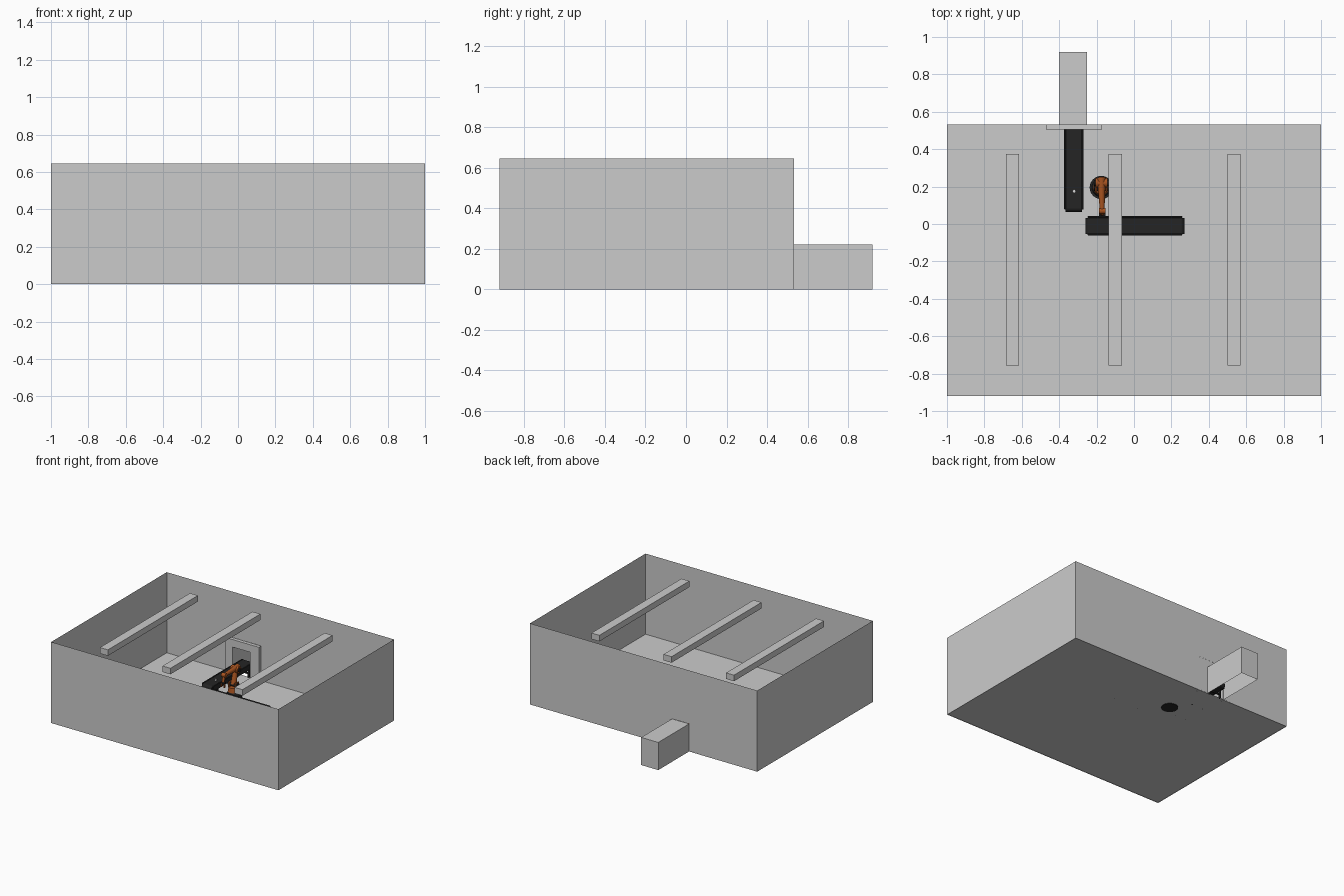
import bpy, bmesh, math
from mathutils import Vector, Matrix

if "Cube" in bpy.data.objects:
    bpy.data.objects.remove(bpy.data.objects["Cube"])


def material(name, rgb):
    m = bpy.data.materials.new(name)
    m.diffuse_color = (*rgb, 1)
    m.use_nodes = True
    m.node_tree.nodes["Principled BSDF"].inputs["Base Color"].default_value = m.diffuse_color
    return m


GREY = material("plain_grey", (0.6, 0.6, 0.6))
BLACK = material("belt_black", (0.018, 0.018, 0.018))
ORANGE = material("arm_orange", (0.40, 0.09, 0.015))
PALE = material("pale_part", (0.7, 0.7, 0.7))


def finish(name, bm, mat, smooth=False):
    me = bpy.data.meshes.new(name)
    bm.to_mesh(me)
    bm.free()
    me.materials.append(mat)
    ob = bpy.data.objects.new(name, me)
    bpy.context.collection.objects.link(ob)
    if smooth:
        bpy.ops.object.select_all(action='DESELECT')
        ob.select_set(True)
        bpy.context.view_layer.objects.active = ob
        bpy.ops.object.shade_smooth_by_angle(angle=math.radians(35))
    return ob


def box(name, lo, hi, mat, bevel=0):
    bm = bmesh.new()
    lo, hi = Vector(lo), Vector(hi)
    bmesh.ops.create_cube(bm, size=1, matrix=Matrix.Translation((lo + hi) / 2)
                          @ Matrix.Diagonal((*(hi - lo), 1)))
    if bevel:
        bmesh.ops.bevel(bm, geom=bm.edges[:], offset=bevel, segments=1, affect='EDGES')
    return finish(name, bm, mat)


def rod(name, a, b, r1, mat, r2=None, sides=24):
    """Cylinder or cone running from point a to point b."""
    a, b = Vector(a), Vector(b)
    d = b - a
    bm = bmesh.new()
    bmesh.ops.create_cone(bm, cap_ends=True, segments=sides, radius1=r1,
                          radius2=r1 if r2 is None else r2, depth=d.length,
                          matrix=Matrix.Translation((a + b) / 2)
                          @ d.to_track_quat('Z', 'Y').to_matrix().to_4x4())
    return finish(name, bm, mat, True)


def sheet(name, faces, mat):
    bm = bmesh.new()
    for f in faces:
        bm.faces.new([bm.verts.new(p) for p in f])
    bmesh.ops.remove_doubles(bm, verts=bm.verts[:], dist=1e-5)
    return finish(name, bm, mat)


def prism(name, pts, offset, mat):
    """Extrude a flat outline along an offset."""
    bm = bmesh.new()
    f = bm.faces.new([bm.verts.new(p) for p in pts])
    ext = bmesh.ops.extrude_face_region(bm, geom=[f], use_keep_orig=True)
    bmesh.ops.translate(bm, vec=offset, verts=[v for v in ext["geom"]
                                               if isinstance(v, bmesh.types.BMVert)])
    bmesh.ops.recalc_face_normals(bm, faces=bm.faces[:])
    return finish(name, bm, mat)


# Room shell: thin floor and walls, open top, doorway notch in the back wall
F, B, Z0, H = -0.92, 0.533, 0.004, 0.645
DL, DR, DH = -0.47, -0.17, 0.28
sheet("floor", [[(-1, F, Z0), (1, F, Z0), (1, B, Z0), (-1, B, Z0)]], GREY)
sheet("room_walls", [
    [(-1, F, 0), (1, F, 0), (1, F, H), (-1, F, H)],
    [(1, F, 0), (1, B, 0), (1, B, H), (1, F, H)],
    [(-1, B, 0), (-1, F, 0), (-1, F, H), (-1, B, H)],
    [(1, B, 0), (DR, B, 0), (DR, B, DH), (DL, B, DH), (DL, B, 0),
     (-1, B, 0), (-1, B, H), (1, B, H)]], GREY)

# Door frame and the tunnel behind it
TL, TR, TH = -0.40, -0.25, 0.22
prism("door_frame", [(x, 0.505, z) for x, z in
      [(DL, 0), (DL, DH), (DR, DH), (DR, 0), (TR, 0), (TR, TH), (TL, TH), (TL, 0)]],
      (0, 0.027, 0), GREY)
E = 0.92
sheet("tunnel", [
    [(TL, B, 0), (TL, B, TH), (TL, E, TH), (TL, E, 0)],
    [(TR, B, 0), (TR, E, 0), (TR, E, TH), (TR, B, TH)],
    [(TL, B, TH), (TR, B, TH), (TR, E, TH), (TL, E, TH)],
    [(TL, E, 0), (TL, E, TH), (TR, E, TH), (TR, E, 0)]], GREY)

# Ceiling light bars
for i, x in enumerate((-0.65, -0.1, 0.535)):
    box(f"light_bar_{i + 1}", (x - 0.035, -0.757, 0.575), (x + 0.035, 0.375, 0.623), GREY)


# Conveyor: rounded belt, side rails, legs
def conveyor(tag, centre, turn):
    L, W, zc, r = 0.265, 0.052, 0.083, 0.02
    parts = []
    outline = []
    for end in (1, -1):
        for k in range(9):
            a = -math.pi / 2 + math.pi * k / 8
            outline.append((end * (L - r + r * math.cos(a)), -W + 0.009,
                            zc + end * r * math.sin(a)))
    parts.append(prism(tag + "_belt", outline, (0, 2 * W - 0.018, 0), BLACK))
    for s in (-1, 1):
        y0, y1 = sorted((s * W, s * (W - 0.01)))
        parts.append(box(tag + "_rail", (-L + 0.012, y0, 0.062), (L - 0.012, y1, 0.107),
                         BLACK, 0.003))
        for x in (-0.2, 0, 0.2):
            parts.append(box(tag + "_leg", (x - 0.008, y0, Z0), (x + 0.008, y1, 0.064), BLACK))
    for x in (-0.2, 0.2):
        parts.append(box(tag + "_brace", (x - 0.006, -W + 0.01, 0.03),
                         (x + 0.006, W - 0.01, 0.04), BLACK))
    for p in parts:
        p.location = centre
        p.rotation_euler.z = turn


conveyor("front_conveyor", (0.005, -0.01, 0), 0)
conveyor("door_conveyor", (-0.322, 0.33, 0), math.pi / 2)
rod("small_part", (-0.32, 0.175, 0.1), (-0.32, 0.175, 0.115), 0.009, PALE, sides=12)

# Robot arm: black pedestal, turning base, lower arm, forearm, wrist, gripper
X, Y = -0.175, 0.195
rod("pedestal", (X, Y, 0), (X, Y, 0.022), 0.062, BLACK, sides=32)
rod("pedestal_column", (X, Y, 0.022), (X, Y, 0.05), 0.05, BLACK, 0.042)
rod("turning_base", (X, Y, 0.05), (X, Y, 0.085), 0.042, ORANGE, 0.036)
shoulder, elbow, wrist = (X, Y, 0.105), (X, Y + 0.025, 0.215), (X + 0.005, 0.07, 0.225)
for s in (-1, 1):
    x0, x1 = sorted((X + s * 0.022, X + s * 0.034))
    box("shoulder_cheek", (x0, Y - 0.024, 0.075), (x1, Y + 0.024, 0.125), ORANGE, 0.004)
rod("shoulder_joint", (X - 0.04, Y, 0.105), (X + 0.04, Y, 0.105), 0.018, BLACK)
rod("lower_arm", shoulder, elbow, 0.022, ORANGE, 0.018, 12)
rod("elbow_joint", (X - 0.032, elbow[1], elbow[2]), (X + 0.032, elbow[1], elbow[2]),
    0.026, ORANGE)
for s in (-1, 1):
    rod("elbow_cap", (X + s * 0.032, elbow[1], elbow[2]),
        (X + s * 0.038, elbow[1], elbow[2]), 0.016, BLACK)
rod("forearm", (X, elbow[1] + 0.03, 0.222), wrist, 0.024, ORANGE, 0.012, 12)
rod("wrist_joint", (wrist[0] - 0.017, wrist[1], wrist[2]),
    (wrist[0] + 0.017, wrist[1], wrist[2]), 0.016, ORANGE)
rod("hand", wrist, (wrist[0], 0.055, 0.175), 0.012, ORANGE, 0.01, 12)
box("gripper_palm", (wrist[0] - 0.018, 0.043, 0.165), (wrist[0] + 0.018, 0.067, 0.176), BLACK)
for s in (-1, 1):
    c = wrist[0] + s * 0.014
    box("gripper_finger", (c - 0.004, 0.047, 0.135), (c + 0.004, 0.063, 0.166), ORANGE)
